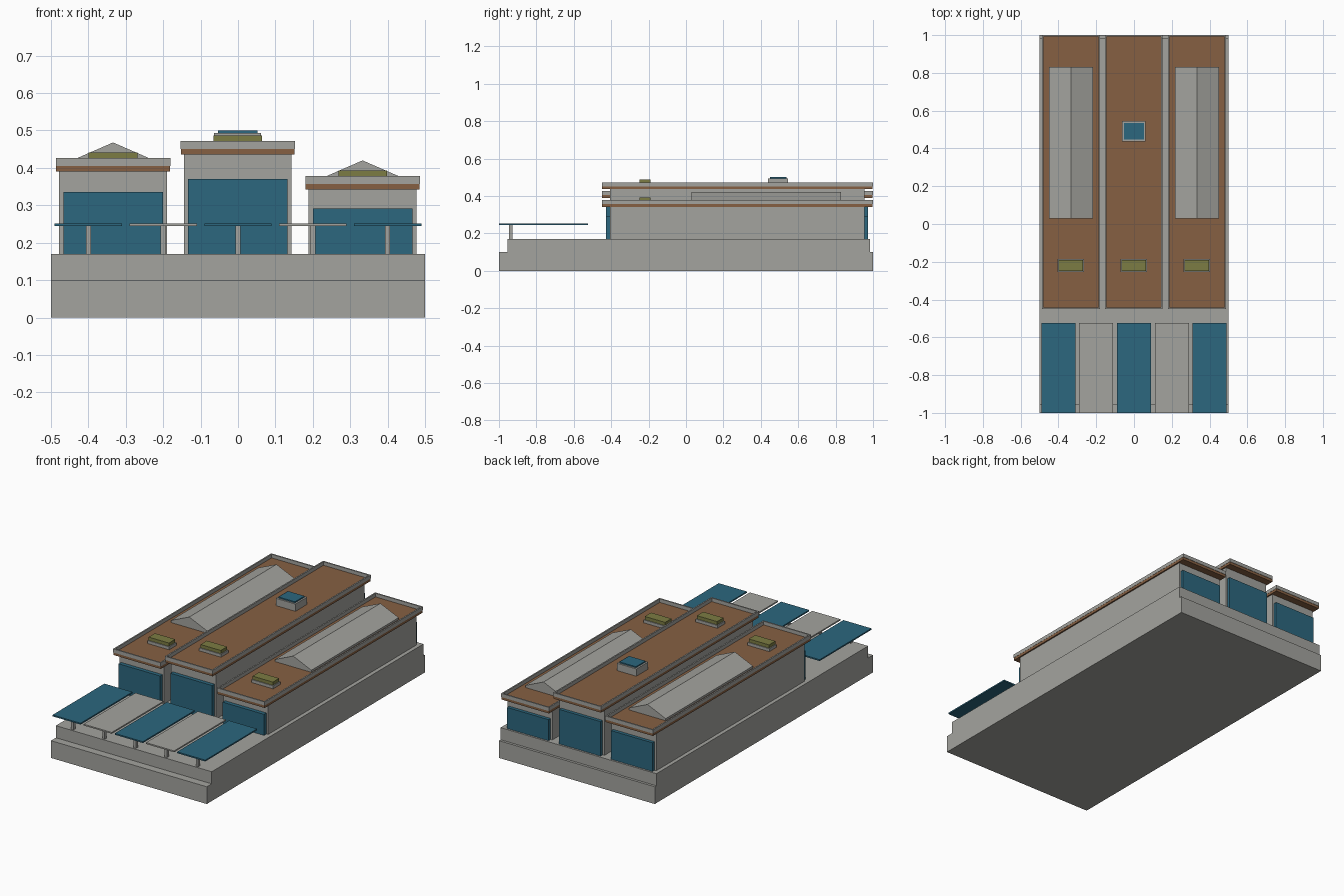
import bpy, bmesh

if "Cube" in bpy.data.objects:
    bpy.data.objects.remove(bpy.data.objects["Cube"])


def material(name, r, g, b):
    m = bpy.data.materials.new(name)
    m.diffuse_color = (r, g, b, 1)
    m.use_nodes = True
    m.node_tree.nodes["Principled BSDF"].inputs["Base Color"].default_value = m.diffuse_color
    return m


GREY = material("concrete grey", 0.37, 0.37, 0.345)
BLUE = material("glass blue", 0.025, 0.135, 0.21)
BROWN = material("roof brown", 0.24, 0.117, 0.055)
OLIVE = material("hatch olive", 0.2, 0.2, 0.056)


def finish(bm, name, mat):
    bmesh.ops.recalc_face_normals(bm, faces=bm.faces)
    me = bpy.data.meshes.new(name)
    bm.to_mesh(me)
    bm.free()
    me.materials.append(mat)
    ob = bpy.data.objects.new(name, me)
    bpy.context.collection.objects.link(ob)
    return ob


def prism(name, mat, profile, y0, y1):
    """Extrude an xz profile along y."""
    bm = bmesh.new()
    face = bm.faces.new([bm.verts.new((x, y0, z)) for x, z in profile])
    ext = bmesh.ops.extrude_face_region(bm, geom=[face])["geom"]
    verts = [v for v in ext if isinstance(v, bmesh.types.BMVert)]
    bmesh.ops.translate(bm, verts=verts, vec=(0, y1 - y0, 0))
    return finish(bm, name, mat)


def box(name, mat, x0, x1, y0, y1, z0, z1):
    return prism(name, mat, [(x0, z0), (x1, z0), (x1, z1), (x0, z1)], y0, y1)


def rim(name, mat, x0, x1, y0, y1, z0, z1, t):
    """Rectangular parapet ring of thickness t."""
    bm = bmesh.new()
    rings = []
    for d, z in ((0, z0), (0, z1), (t, z1), (t, z0)):
        rings.append([bm.verts.new(p) for p in (
            (x0 + d, y0 + d, z), (x1 - d, y0 + d, z),
            (x1 - d, y1 - d, z), (x0 + d, y1 - d, z))])
    for k in range(4):
        a, b = rings[k], rings[(k + 1) % 4]
        for i in range(4):
            j = (i + 1) % 4
            bm.faces.new((a[i], a[j], b[j], b[i]))
    return finish(bm, name, mat)


# stepped plinth
box("plinth_lower", GREY, -0.5, 0.5, -1, 1, 0, 0.1)
box("plinth_upper", GREY, -0.5, 0.5, -0.955, 0.985, 0.1, 0.17)

# three long halls with different heights
for side, cx, top in (("left", -0.334, 0.426), ("middle", -0.001, 0.472),
                      ("right", 0.333, 0.378)):
    floor = top - 0.021
    box(side + "_hall", GREY, cx - 0.144, cx + 0.144, -0.405, 0.955, 0.17, top - 0.036)
    box(side + "_front_glass", BLUE, cx - 0.133, cx + 0.133, -0.427, -0.405, 0.17, top - 0.09 - 0.012 * (side == "middle") + 0.004 * (side == "right"))
    box(side + "_back_glass", BLUE, cx - 0.133, cx + 0.133, 0.955, 0.974, 0.17, top - 0.09 - 0.012 * (side == "middle") + 0.004 * (side == "right"))
    # roof slab and parapet
    box(side + "_roof", BROWN, cx - 0.152, cx + 0.152, -0.448, 0.998, top - 0.036, floor)
    rim(side + "_parapet", GREY, cx - 0.153, cx + 0.153, -0.45, 1.0, floor, top, 0.008)
    # small front hatch
    box(side + "_hatch_curb", GREY, cx - 0.07, cx + 0.07, -0.254, -0.186, floor, top - 0.004)
    box(side + "_hatch", OLIVE, cx - 0.065, cx + 0.065, -0.249, -0.191, top - 0.004, top + 0.015)
    if side == "middle":
        # square skylight
        box("skylight_curb", GREY, -0.064, 0.062, 0.438, 0.546, floor, 0.493)
        box("skylight_glass", BLUE, -0.054, 0.052, 0.448, 0.536, 0.493, 0.5)
    else:
        # long gabled roof monitor
        w, eave = 0.117, top - 0.009
        prism(side + "_gable", GREY,
              [(cx - w, floor), (cx + w, floor), (cx + w, eave),
               (cx, top + 0.042), (cx - w, eave)], 0.03, 0.83)

# entrance canopies on thin posts
for i in range(5):
    x = (i - 2) * 0.2
    box(f"canopy_{i + 1}", GREY if i % 2 else BLUE, x - 0.09, x + 0.09, -1, -0.525, 0.244, 0.252)
    box(f"canopy_post_{i + 1}", GREY, x - 0.007, x + 0.007, -0.947, -0.928, 0.17, 0.244)
